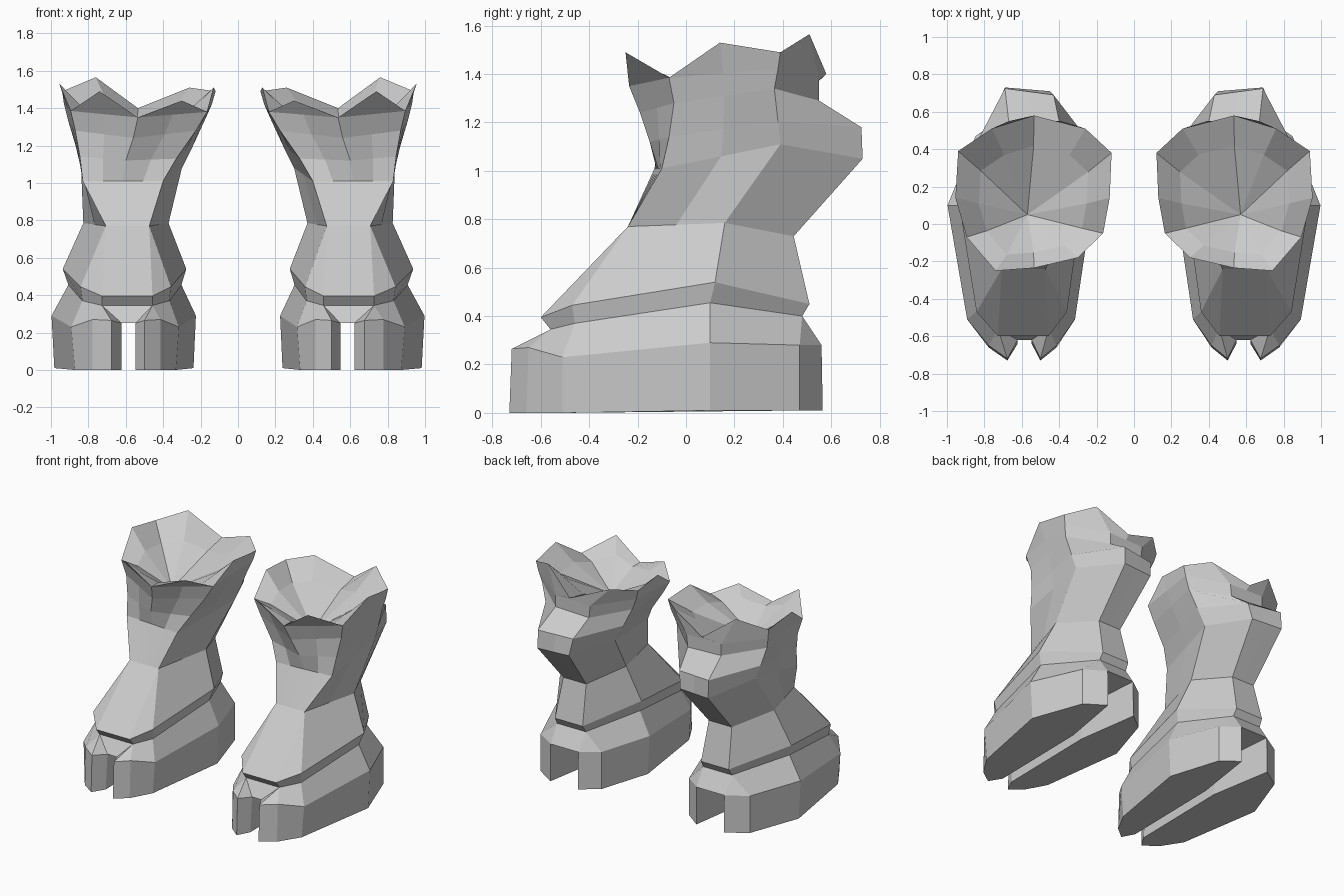
import bpy, bmesh
from mathutils import Vector

if "Cube" in bpy.data.objects:
    bpy.data.objects.remove(bpy.data.objects["Cube"])

CX, INNER = 0.582, 0.86      # leg centre line; inner half is slightly narrower


def side(p, s):
    """Place a (half width, y, z) point on the outer (s=1) or inner (s=-1) half."""
    return Vector((CX + p[0] * (1 if s > 0 else -INNER), p[1], p[2]))


def half_ring(pts):
    return [side(p, 1) for p in pts] + [side(p, -1) for p in reversed(pts)]


def loft(rings):
    n = len(rings[0])
    return [[a[i], a[(i + 1) % n], b[(i + 1) % n], b[i]]
            for a, b in zip(rings, rings[1:]) for i in range(n)]


def mid(a, b):
    return (Vector(a) + Vector(b)) / 2


def build(name, faces):
    bm = bmesh.new()
    for f in faces:
        pts = []
        for p in f:
            if all((Vector(p) - q).length > 1e-4 for q in pts):
                pts.append(Vector(p))
        if len(pts) > 2:
            bm.faces.new([bm.verts.new(p) for p in pts])
    bmesh.ops.remove_doubles(bm, verts=bm.verts, dist=1e-4)
    bmesh.ops.recalc_face_normals(bm, faces=bm.faces)
    me = bpy.data.meshes.new(name)
    bm.to_mesh(me)
    bm.free()
    ob = bpy.data.objects.new(name, me)
    bpy.context.collection.objects.link(ob)
    m = ob.modifiers.new("pair", 'MIRROR')
    m.use_mirror_merge = False
    return ob


# Half rings: front, front corner, side, back
neck = [(.145, -.56, .345), (.25, -.46, .37), (.325, .10, .455), (.125, .48, .40)]
bulge = [(.145, -.60, .395), (.26, -.47, .445), (.355, .12, .54), (.12, .51, .45)]
ankle = [(.125, -.24, .77), (.125, -.24, .77), (.245, .16, .785), (.10, .445, .73)]

# Cloven hoof: two toes with a slit between them, widening at the heel
base = [(.04, -.64, 0), (.095, -.73, 0), (.195, -.66, 0), (.29, -.51, 0),
        (.40, .10, .01), (.265, .47, .01), (.12, .565, .01), (.04, .10, .01)]
crown = [(.04, -.62, .25), (.095, -.72, .265), (.195, -.65, .27), (.31, -.51, .23),
         (.415, .10, .29), (.265, .47, .28), (.12, .56, .28), (.04, .10, .25)]
faces = []
for s in (1, -1):
    b, c, k = ([side(p, s) for p in r] for r in (base, crown, neck))
    faces += [b] + loft([b, c])
    faces += [[c[0], c[1], k[0]], [c[1], c[2], k[0]], [c[5], c[6], k[3]]]
    faces += [[c[i + 2], c[i + 3], k[i + 1], k[i]] for i in range(3)]
for a, b in ((crown[0], crown[7]), (crown[7], crown[6]),
             (crown[0], neck[0]), (crown[6], neck[3])):
    faces.append([side(a, 1), side(a, -1), side(b, -1), side(b, 1)])
build("hooves", faces)

# Calf rings: front mid, front outer, side outer, back outer, back inner, side inner, front inner
o, i_ = [side(p, 1) for p in ankle], [side(p, -1) for p in ankle]
calf = [
    [mid(o[0], i_[0]), o[0], o[2], o[3], i_[3], i_[2], i_[0]],
    [(.615, -.115, 1.01), (.83, -.10, 1.01), (.84, .39, 1.11), (.69, .73, 1.05),
     (.45, .71, 1.05), (.30, .39, 1.08), (.40, -.13, 1.01)],
    [(.60, -.15, 1.12), (.845, -.07, 1.14), (.87, .38, 1.205), (.69, .725, 1.18),
     (.43, .69, 1.17), (.24, .38, 1.20), (.33, -.08, 1.13)],
    [(.56, -.19, 1.24), (.87, -.05, 1.28), (.91, .365, 1.34), (.67, .55, 1.29),
     (.40, .55, 1.28), (.18, .365, 1.33), (.225, -.06, 1.28)],
    [(.535, -.235, 1.35), (.895, -.07, 1.385), (.93, .38, 1.42), (.67, .55, 1.375),
     (.39, .55, 1.37), (.14, .375, 1.42), (.165, -.05, 1.38)],
]


def expand(r):
    fm, fo, so, bo, bi, si, fi = (Vector(p) for p in r)
    return [fm, mid(fm, fo), fo, mid(fo, so), so, bo, mid(bo, bi), bi,
            si, mid(si, fi), fi, mid(fi, fm)]


# Ragged top rim, then the hollow inside it
rim = [Vector(p) for p in (
    (.535, -.235, 1.35), (.74, -.25, 1.49), (.895, -.07, 1.385), (.955, .14, 1.53),
    (.94, .39, 1.49), (.76, .51, 1.565), (.535, .58, 1.40), (.26, .51, 1.51),
    (.12, .38, 1.49), (.13, .14, 1.51), (.165, -.05, 1.38), (.30, -.18, 1.44))]
lip = [Vector((.54 + (p.x - .54) * .7, .04 + (p.y - .04) * .7, 1.38 + (p.z - 1.45) * .3))
       for p in rim]
pit = Vector((.57, .05, 1.22))

faces = loft([half_ring(r) for r in (neck, bulge, ankle)])
faces += loft([expand(r) for r in calf] + [rim, lip])
faces += [[lip[k - 1], lip[k], pit] for k in range(12)]
build("legs", faces)
